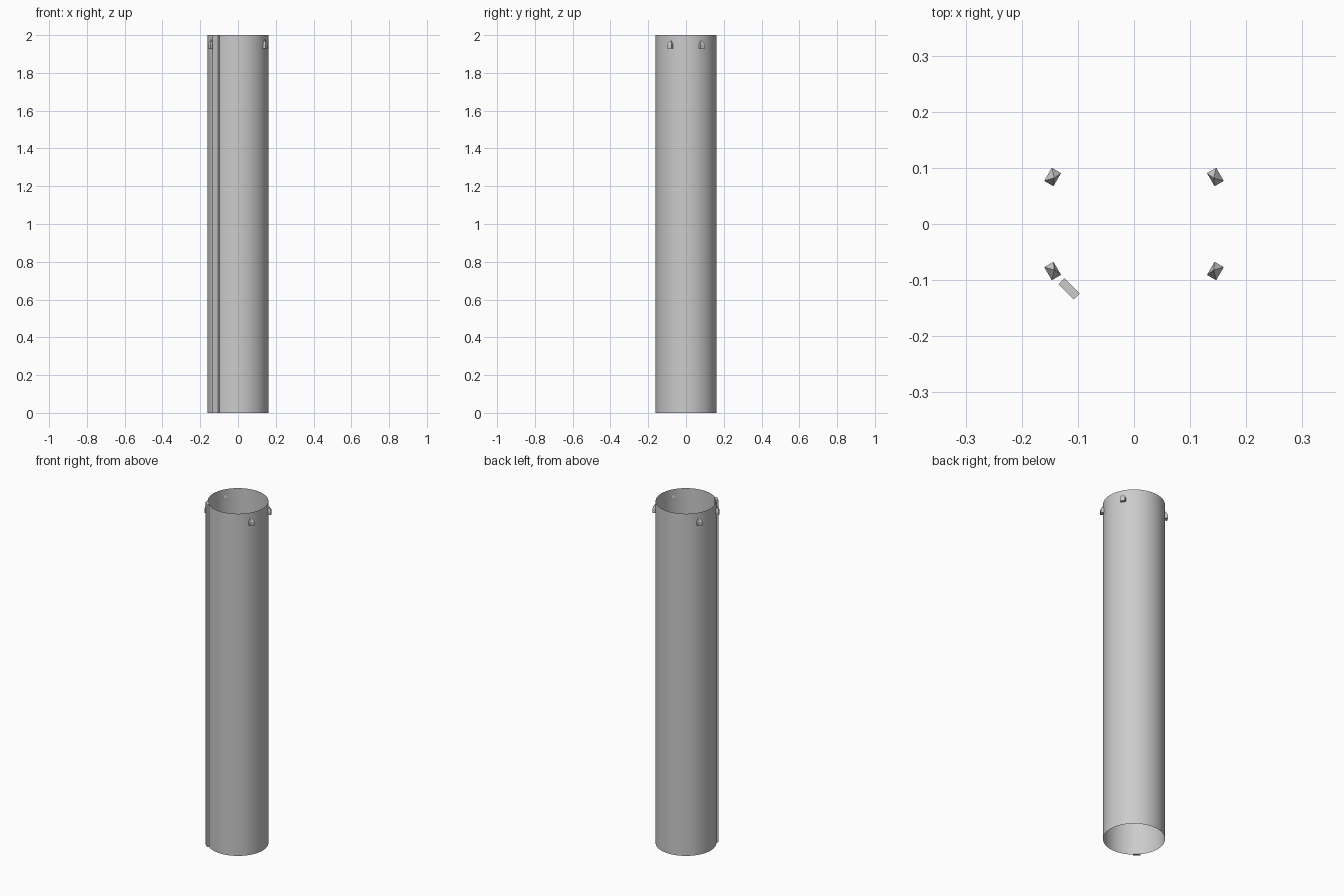
import bpy, bmesh
from math import radians
from mathutils import Matrix

if "Cube" in bpy.data.objects:
    bpy.data.objects.remove(bpy.data.objects["Cube"])

R, H = 0.161, 2.0

def make(name, bm):
    bmesh.ops.recalc_face_normals(bm, faces=bm.faces)
    me = bpy.data.meshes.new(name)
    bm.to_mesh(me)
    bm.free()
    ob = bpy.data.objects.new(name, me)
    bpy.context.collection.objects.link(ob)
    return ob

# open thin-walled tube
bm = bmesh.new()
bmesh.ops.create_cone(bm, cap_ends=False, segments=64, radius1=R, radius2=R, depth=H,
                      matrix=Matrix.Translation((0, 0, H / 2)))
for f in bm.faces:
    f.smooth = True
make("tube", bm)

# full-height seam strip on the front-left
bm = bmesh.new()
bmesh.ops.create_cube(bm, size=1, matrix=Matrix.Rotation(radians(225), 4, 'Z')
                      @ Matrix.Translation((0.1635, 0, H / 2))
                      @ Matrix.Diagonal((0.015, 0.039, H, 1)))
make("seam_strip", bm)

# four pointed lugs near the top
def lug(name, angle):
    bm = bmesh.new()
    ring = [(0.158, -0.0135), (0.177, -0.0135), (0.177, 0.0135), (0.158, 0.0135)]
    lo = [bm.verts.new((x, y, 1.93)) for x, y in ring]
    mid = [bm.verts.new((x, y, 1.951)) for x, y in ring]
    tip = bm.verts.new((0.164, 0, 1.977))
    bm.faces.new(lo)
    for i in range(4):
        j = (i + 1) % 4
        bm.faces.new((lo[i], lo[j], mid[j], mid[i]))
        bm.faces.new((mid[i], mid[j], tip))
    bmesh.ops.rotate(bm, verts=bm.verts, matrix=Matrix.Rotation(radians(angle), 3, 'Z'))
    make(name, bm)

for i, a in enumerate((30, 150, 210, 330)):
    lug(f"lug_{i + 1}", a)
